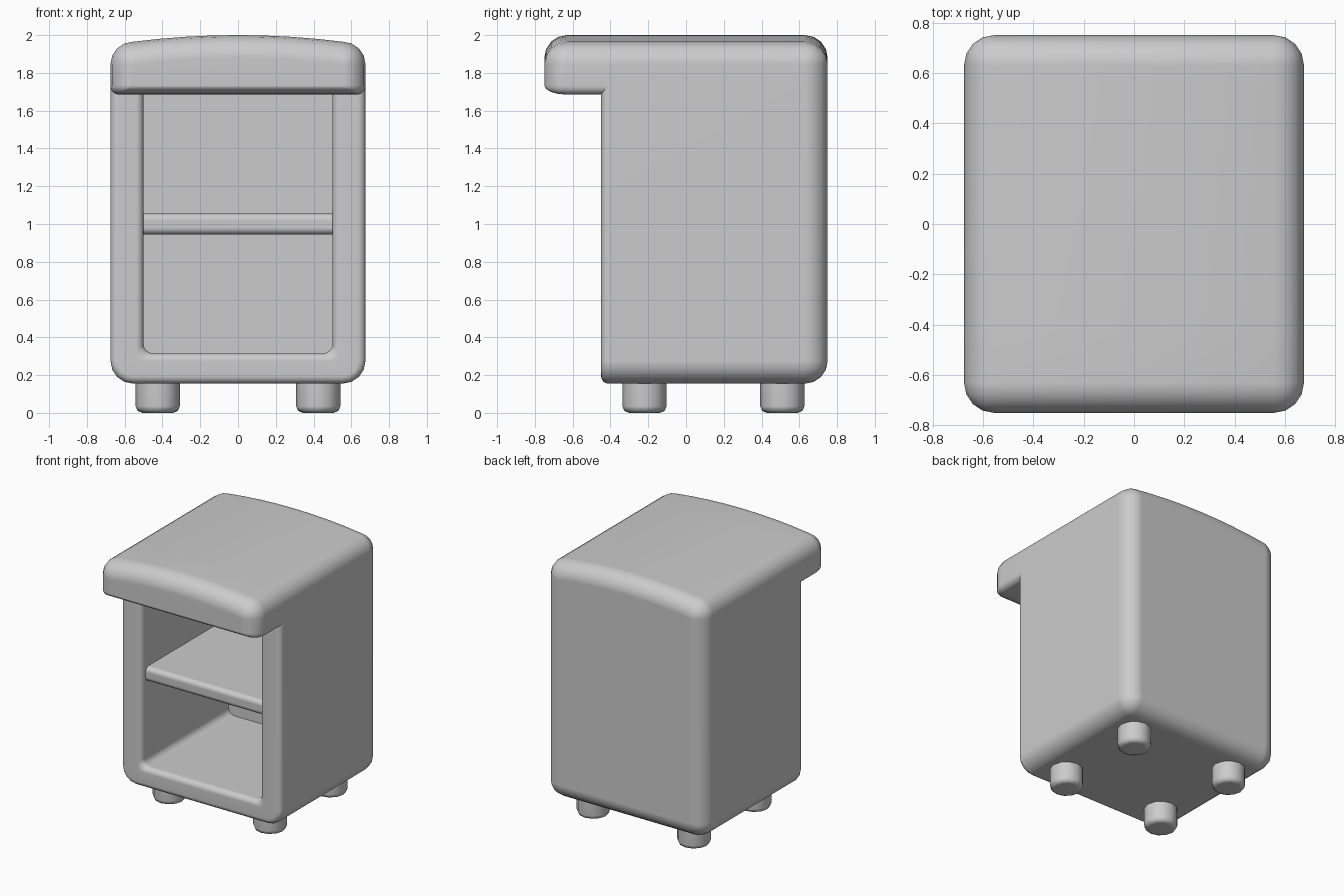
import bpy, bmesh, math

cube = bpy.data.objects.get("Cube")
if cube:
    bpy.data.objects.remove(cube, do_unlink=True)

grey = bpy.data.materials.new("plain grey")
grey.use_nodes = True
colour = (0.6, 0.6, 0.6, 1)
grey.diffuse_color = colour
grey.node_tree.nodes["Principled BSDF"].inputs["Base Color"].default_value = colour

FRONT, BACK, LID_FRONT = -0.45, 0.75, -0.75
BIG, SMALL = 0.12, 0.04
STEPS = 4


def outline(half, low, high, r_low, r_top, arch=0.0):
    """Closed x-z outline: rounded corners and an arched top."""
    pts = []
    corners = ((1, low + r_low, r_low, -90), (1, high - arch - r_top, r_top, 0),
               (-1, high - arch - r_top, r_top, 90), (-1, low + r_low, r_low, 180))
    for i, (side, cz, r, start) in enumerate(corners):
        for k in range(STEPS + 1):
            a = math.radians(start + 90 * k / STEPS)
            pts.append((side * (half - r) + r * math.cos(a), cz + r * math.sin(a)))
        if i == 1:
            for k in range(1, 8):
                t = 1 - k / 4
                pts.append((t * (half - r_top), high - arch * t * t))
    return pts


def body_ring(d):
    return outline(0.675 - d, 0.155 + d, 2 - d, max(BIG - d, 0.01), max(BIG - d, 0.01), 0.035)


def lid_ring(d):
    low = d * 0.4
    return outline(0.675 - d, 1.685 + low, 2 - d, 0.045 - low * 0.8, max(BIG - d, 0.01), 0.035)


def cavity_ring(d):
    return outline(0.5 + d, 0.315 - d, 1.69, 0.05, 0.001)


def finish(bm, name):
    bmesh.ops.remove_doubles(bm, verts=bm.verts, dist=0.0005)
    bmesh.ops.recalc_face_normals(bm, faces=bm.faces)
    mesh = bpy.data.meshes.new(name)
    bm.to_mesh(mesh)
    bm.free()
    mesh.materials.append(grey)
    obj = bpy.data.objects.new(name, mesh)
    bpy.context.collection.objects.link(obj)
    bpy.ops.object.select_all(action="DESELECT")
    obj.select_set(True)
    bpy.context.view_layer.objects.active = obj
    bpy.ops.object.shade_smooth_by_angle(angle=math.radians(50))
    obj.modifiers.new("even shading", "WEIGHTED_NORMAL").keep_sharp = True
    return obj


def loft(name, rings, cap_start=True, cap_end=True):
    """Skin a list of (y, outline) rings."""
    bm = bmesh.new()
    loops = [[bm.verts.new((x, y, z)) for x, z in pts] for y, pts in rings]
    for a, b in zip(loops, loops[1:]):
        for i in range(len(a)):
            j = (i + 1) % len(a)
            bm.faces.new((a[i], a[j], b[j], b[i]))
    if cap_start:
        bm.faces.new(loops[0])
    if cap_end:
        bm.faces.new(loops[-1])
    return finish(bm, name)


def rounding(radius):
    """(depth, inset) pairs of a quarter round, from the end face inward."""
    angles = [math.pi / 2 * k / STEPS for k in range(STEPS + 1)]
    return [(radius * (1 - math.cos(a)), radius * (1 - math.sin(a))) for a in angles]


# Hollow body: rounded back, sides, front frame, then the cavity
rings = [(BACK - t, body_ring(d)) for t, d in rounding(BIG)]
rings += [(FRONT + t, body_ring(d)) for t, d in reversed(rounding(SMALL))]
rings += [(FRONT + t, cavity_ring(d)) for t, d in rounding(SMALL)]
rings += [(0.6, cavity_ring(0))]
loft("cabinet_body", rings)

# Overhanging lid front, flush with the body
rings = [(LID_FRONT + t, lid_ring(d)) for t, d in rounding(BIG)]
rings += [(FRONT + SMALL, lid_ring(0))]
loft("top_overhang", rings, cap_end=False)

# Shelf with a rounded front edge
rings = [(-0.4 + t, outline(0.5, 0.945 + d, 1.055 - d, 0.001, 0.001)) for t, d in rounding(0.035)]
rings += [(0.6, outline(0.5, 0.945, 1.055, 0.001, 0.001))]
loft("shelf", rings)

# Feet
for side, x in (("left", 0.425), ("right", -0.425)):
    for end, y in (("front", -0.22), ("back", 0.51)):
        bm = bmesh.new()
        made = bmesh.ops.create_cone(bm, cap_ends=True, segments=12, radius1=0.117,
                                     radius2=0.117, depth=0.18)
        bmesh.ops.translate(bm, verts=made["verts"], vec=(x, y, 0.09))
        rim = [e for e in bm.edges if all(v.co.z < 0.01 for v in e.verts)]
        bmesh.ops.bevel(bm, geom=rim, offset=0.035, segments=2, profile=0.5, affect="EDGES")
        finish(bm, f"{end}_{side}_foot")
